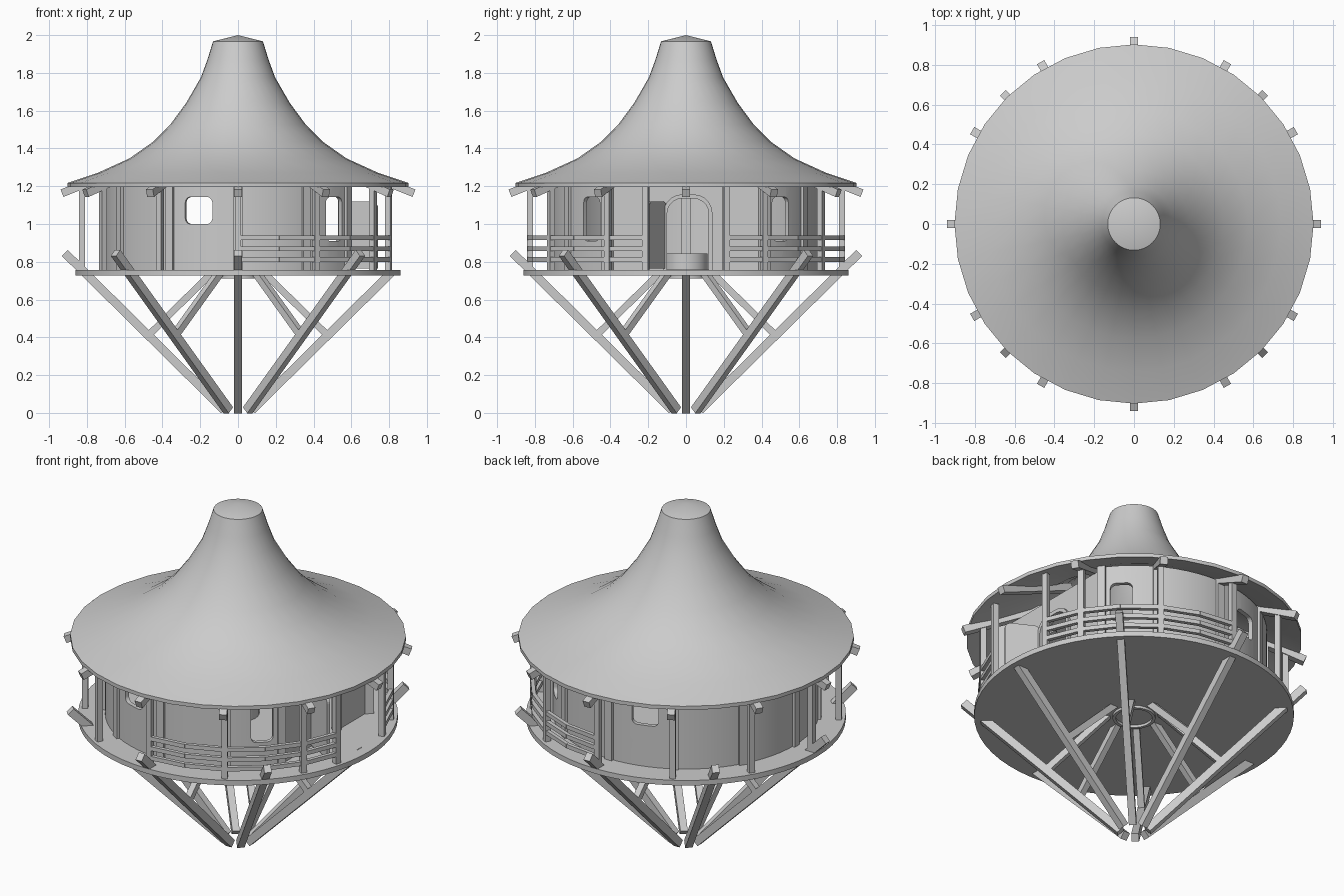
import bpy, bmesh
from math import sin, cos, radians, pi, acos, degrees
from mathutils import Vector, Matrix

if "Cube" in bpy.data.objects:
    bpy.data.objects.remove(bpy.data.objects["Cube"])


def finish(name, bm, smooth=None):
    bmesh.ops.recalc_face_normals(bm, faces=bm.faces)
    me = bpy.data.meshes.new(name)
    bm.to_mesh(me)
    bm.free()
    ob = bpy.data.objects.new(name, me)
    bpy.context.collection.objects.link(ob)
    if smooth:
        bpy.ops.object.select_all(action='DESELECT')
        ob.select_set(True)
        bpy.context.view_layer.objects.active = ob
        bpy.ops.object.shade_smooth_by_angle(angle=radians(smooth))
    return ob


def polar(r, deg, z):
    return Vector((r * cos(radians(deg)), r * sin(radians(deg)), z))


def beam(name, a, b, w, h, side=None):
    """Box from a to b; w is the width along the horizontal side vector."""
    d = (b - a).normalized()
    s = side or d.cross(Vector((0, 0, 1))).normalized()
    u = s.cross(d)
    bm = bmesh.new()
    m = Matrix((s * w, d * (b - a).length, u * h)).transposed().to_4x4()
    m.translation = (a + b) / 2
    bmesh.ops.create_cube(bm, size=1, matrix=m)
    return finish(name, bm)


def lathe(name, profile, steps, closed=False, smooth=None):
    bm = bmesh.new()
    vs = [bm.verts.new((r, 0, z)) for r, z in profile]
    pairs = list(zip(vs, vs[1:])) + ([(vs[-1], vs[0])] if closed else [])
    es = [bm.edges.new(p) for p in pairs]
    bmesh.ops.spin(bm, geom=vs + es, cent=(0, 0, 0), axis=(0, 0, 1), angle=2 * pi, steps=steps)
    bmesh.ops.remove_doubles(bm, verts=bm.verts, dist=1e-4)
    return finish(name, bm, smooth)


def extrude(name, pts, vec, matrix=Matrix(), smooth=None):
    bm = bmesh.new()
    f = bm.faces.new([bm.verts.new(p) for p in pts])
    ext = bmesh.ops.extrude_face_region(bm, geom=[f])
    bmesh.ops.translate(bm, vec=vec, verts=[v for v in ext['geom'] if isinstance(v, bmesh.types.BMVert)])
    bm.transform(matrix)
    return finish(name, bm, smooth)


def rounded(w, z0, z1, r, low=True):
    """Upright rounded rectangle in the local yz plane."""
    pts = []
    for sy, sz, start in ((1, 1, 0), (-1, 1, 90), (-1, -1, 180), (1, -1, 270)):
        zz = z1 if sz > 0 else z0
        if sz < 0 and not low:
            pts.append((0, sy * w / 2, zz))
            continue
        for k in range(6):
            a = radians(start + 18 * k)
            pts.append((0, sy * (w / 2 - r) + r * cos(a), zz - sz * r + r * sin(a)))
    return pts


def cut(ob, cutter):
    cutter.hide_render = True
    mod = ob.modifiers.new("cut", 'BOOLEAN')
    mod.object, mod.operation, mod.solver = cutter, 'DIFFERENCE', 'EXACT'
    bpy.context.view_layer.objects.active = ob
    bpy.ops.object.modifier_apply(modifier=mod.name)
    bpy.data.objects.remove(cutter)


# Flared roof shell: outer curve, then the underside
outer = [(0, 2.0), (.132, 1.967), (.162, 1.87), (.197, 1.775), (.275, 1.64), (.36, 1.525),
         (.45, 1.435), (.575, 1.347), (.74, 1.272), (.903, 1.217)]
inner = [(.903, 1.195), (.74, 1.247), (.565, 1.322), (.435, 1.41), (.34, 1.505), (.25, 1.63),
         (.17, 1.77), (.11, 1.945), (0, 1.965)]
lathe("roof", outer + inner, 32, smooth=30)

# Deck, with a round collar at its middle
lathe("deck", [(0, .757), (.86, .757), (.86, .727), (0, .727)], 64, False, 30)
lathe("hatch_curb", [(.098, .712), (.115, .712), (.115, .845), (.098, .845)], 32, True, 30)

# Round wall with a flat door side facing +x
R, T, FLAT = .715, .025, .565


def d_outline(r, flat, z):
    a0 = degrees(acos(flat / r))
    n = 56
    return [polar(r, a0 + (360 - 2 * a0) * i / n, z) for i in range(n + 1)]


wall = extrude("wall", d_outline(R, FLAT, .75), (0, 0, .5))
cut(wall, extrude("wall_hollow", d_outline(R - T, FLAT - T, .7), (0, 0, .7)))
for a, z0, w in ((44.5, .91, .12), (-44.5, .91, .12), (107, 1.0, .15), (-107, 1.0, .15)):
    cut(wall, extrude("window_cutter", rounded(w, z0, 1.143, .03), (.4, 0, 0),
                      Matrix.Rotation(radians(a), 4, 'Z') @ Matrix.Translation((.45, 0, 0))))
door_y = .01
cut(wall, extrude("door_cutter", rounded(.22, .758, 1.135, .08, False), (.4, 0, 0),
                  Matrix.Translation((.4, door_y, 0))))
bpy.context.view_layer.objects.active = wall
wall.select_set(True)
bpy.ops.object.shade_smooth_by_angle(angle=radians(20))

# Door frame and open door leaf
frame = extrude("door_frame", rounded(.26, .755, 1.157, .1, False), (.05, 0, 0),
                Matrix.Translation((.53, door_y, 0)))
cut(frame, extrude("frame_cutter", rounded(.22, .7, 1.135, .08, False), (.4, 0, 0),
                   Matrix.Translation((.4, door_y, 0))))
hinge = Vector((.57, -.105, 0))
swing = Vector((.74, -.195, 0)) - hinge
rot = Vector((0, 1, 0)).rotation_difference(swing.normalized()).to_matrix().to_4x4()
extrude("door", rounded(.195, .765, 1.12, .035, False), (.018, 0, 0),
        Matrix.Translation(hinge + swing / 2) @ rot)

# Wall posts, deck posts and rafters around the house
for i in range(12):
    a = 30 * i
    side = polar(1, a + 90, 0)
    wa = {0: None, 30: 36, 330: 324}.get(a, a)
    if wa is not None:
        beam("wall_post", polar(R - .01, wa, .755), polar(R - .01, wa, 1.25), .045, .05, polar(1, wa + 90, 0))
    for pa in ((15, -15) if a == 0 else (a,)):
        beam("deck_post", polar(.825, pa, .75), polar(.825, pa, 1.215), .032, .032, polar(1, pa + 90, 0))
    beam("rafter", polar(.932, a, 1.163), polar(.45, a, 1.354), .042, .042, side)

# Balcony rails, either side of the entry gap
for s in (1, -1):
    for z in (.812, .869, .927):
        for k in range(15, 90, 15):
            beam("rail", polar(.83, s * k, z), polar(.83, s * (k + 15), z), .022, .024)

# Splayed legs with inward braces; the leg at the entry stops at the deck
for i in range(8):
    a = 45 * i
    side = polar(1, a + 90, 0)
    foot, tip = polar(.073, a, .014), polar(.917, a, .847)
    beam("leg", foot, tip if i else foot.lerp(tip, .875), .04, .045, side)
    beam("brace", polar(.47, a, .415), polar(.14, a, .74), .036, .036, side)
